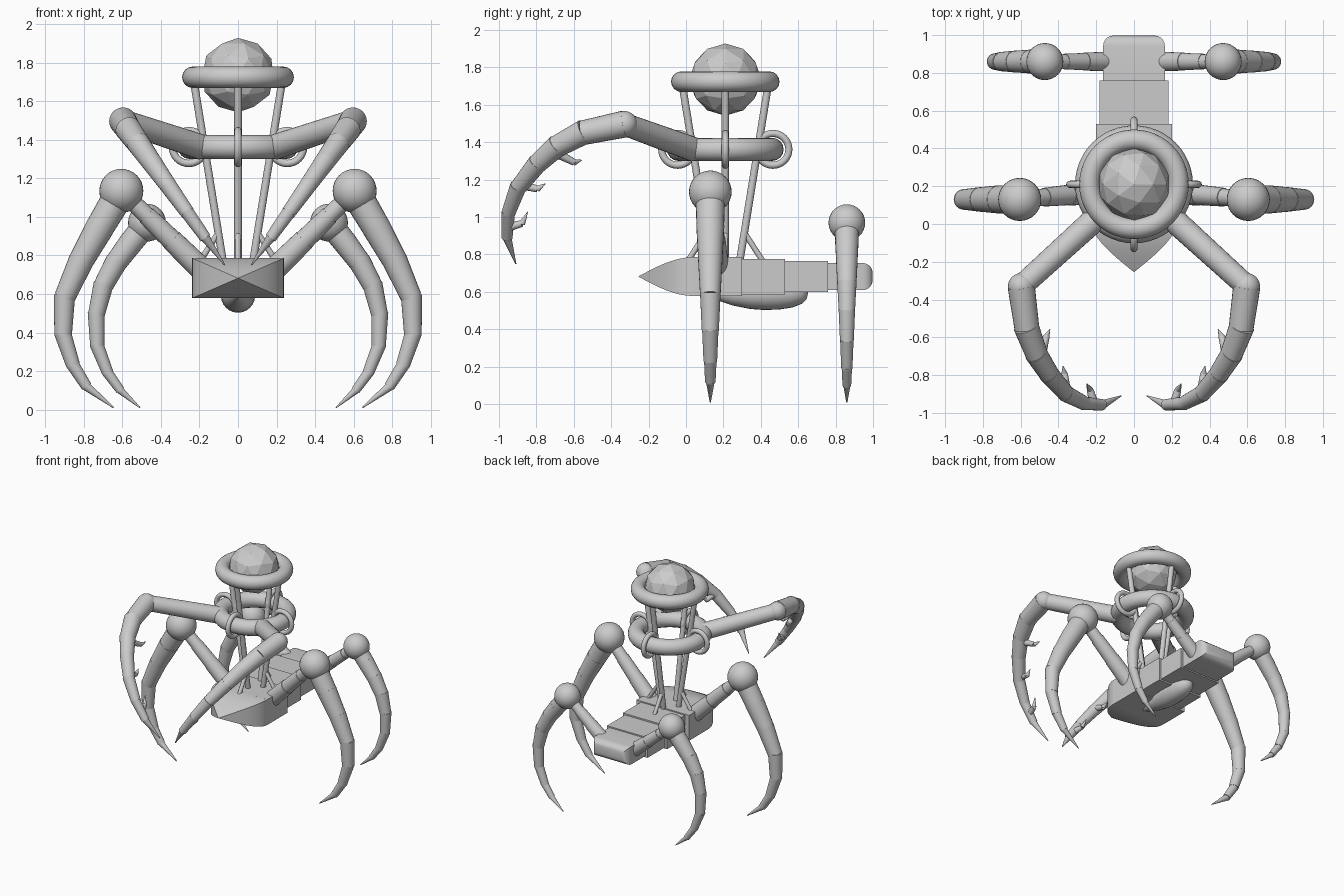
import bpy, bmesh, math
from mathutils import Vector, Matrix

cube = bpy.data.objects.get("Cube")
if cube:
    bpy.data.objects.remove(cube, do_unlink=True)

grey = bpy.data.materials.new("plain_grey")
grey.use_nodes = True
grey.diffuse_color = (0.6, 0.6, 0.6, 1)
grey.node_tree.nodes["Principled BSDF"].inputs["Base Color"].default_value = (0.6, 0.6, 0.6, 1)


def finish(name, bm, smooth=True):
    bmesh.ops.recalc_face_normals(bm, faces=bm.faces)
    mesh = bpy.data.meshes.new(name)
    bm.to_mesh(mesh)
    bm.free()
    mesh.materials.append(grey)
    if smooth:
        mesh.shade_smooth()
        mesh.set_sharp_from_angle(angle=math.radians(35))
    obj = bpy.data.objects.new(name, mesh)
    bpy.context.collection.objects.link(obj)
    return obj


def add_cone(bm, p, q, r1, r2, sides=24):
    p, q = Vector(p), Vector(q)
    d = q - p
    m = Matrix.Translation((p + q) / 2) @ d.to_track_quat("Z", "Y").to_matrix().to_4x4()
    bmesh.ops.create_cone(bm, cap_ends=True, segments=sides, radius1=r1,
                          radius2=r2, depth=d.length, matrix=m)


def add_ball(bm, centre, r):
    bmesh.ops.create_uvsphere(bm, u_segments=32, v_segments=16, radius=r,
                              matrix=Matrix.Translation(centre))


def add_chain(bm, points, radii, taper=0.9, sides=24):
    """Overlapping tapered segments with a small step at every joint."""
    for i in range(len(points) - 1):
        p, q = Vector(points[i]), Vector(points[i + 1])
        last = i == len(points) - 2
        start = p - (q - p).normalized() * 0.015 if i else p
        end = 0.003 if last else max(radii[i + 1] * 0.98, radii[i] * taper * 0.92)
        add_cone(bm, start, q, radii[i], end, sides)


def grid_faces(bm, rings):
    for a, b in zip(rings, rings[1:]):
        n = len(a)
        for i in range(n):
            j = (i + 1) % n
            bm.faces.new((a[i], a[j], b[j], b[i]))


def torus(name, centre, major, minor, axis="Z", spin=0, n=48, k=16):
    bm = bmesh.new()
    rings = []
    for i in range(n):
        a = 2 * math.pi * i / n
        ring = []
        for j in range(k):
            b = 2 * math.pi * j / k
            r = major + minor * math.cos(b)
            ring.append(bm.verts.new((r * math.cos(a), r * math.sin(a), minor * math.sin(b))))
        rings.append(ring)
    grid_faces(bm, rings + [rings[0]])
    m = Matrix.Translation(centre) @ Matrix.Rotation(spin, 4, "Z")
    if axis == "Y":
        m = m @ Matrix.Rotation(math.pi / 2, 4, "X")
    bm.transform(m)
    return finish(name, bm)


def both_sides(name, build):
    """Build a part on the left (+x) and its mirror image on the right."""
    for side, s in (("left", 1), ("right", -1)):
        bm = bmesh.new()
        build(bm)
        bm.transform(Matrix.Scale(s, 4, (1, 0, 0)))
        finish(side + "_" + name, bm)


# Head and rings
AXIS_Y = 0.21
bm = bmesh.new()
bmesh.ops.create_icosphere(bm, subdivisions=2, radius=0.193,
                           matrix=Matrix.Translation((0, AXIS_Y, 1.735)))
finish("head_orb", bm, smooth=False)
torus("head_ring", (0, AXIS_Y, 1.724), 0.235, 0.055)
torus("shoulder_ring", (0, AXIS_Y, 1.362), 0.25, 0.062)

# Struts with loops round the shoulder ring and short braces at the foot
for i, place in enumerate(("left", "back", "right", "front")):
    a = i * math.pi / 2
    out = Vector((math.cos(a), math.sin(a), 0))
    base = Vector((0, AXIS_Y, 0))
    torus(place + "_loop", base + out * 0.255 + Vector((0, 0, 1.362)),
          0.085, 0.019, "Y", a, 32, 12)
    bm = bmesh.new()
    add_cone(bm, base + out * 0.075 + Vector((0, 0, 0.75)),
             base + out * 0.235 + Vector((0, 0, 1.74)), 0.02, 0.02, 16)
    add_cone(bm, base + out * 0.21 + Vector((0, 0, 0.75)),
             base + out * 0.1 + Vector((0, 0, 0.92)), 0.015, 0.015, 12)
    finish(place + "_strut", bm)

# Body: curved pyramid nose
MID_Z = 0.682
bm = bmesh.new()
rings = []
steps = 12
for i in range(steps + 1):
    t = i / steps
    s = max(math.sin(t * math.pi / 2), 0.002)
    w, h, y = 0.238 * s, 0.104 * s, -0.255 + 0.3 * t
    rings.append([bm.verts.new((sx * w, y, MID_Z + sz * h))
                  for sx, sz in ((-1, -1), (1, -1), (1, 1), (-1, 1))])
grid_faces(bm, rings)
bm.faces.new(rings[0])
bm.faces.new(rings[-1])
finish("body_nose", bm)

# Body: stepped boxes toward the tail, the last one rounded off
sections = [("body_front", 0.04, 0.30, 0.238, 0.104), ("body_middle", 0.29, 0.53, 0.20, 0.095),
            ("body_rear", 0.52, 0.76, 0.183, 0.083), ("body_tail", 0.75, 0.998, 0.163, 0.073)]
for name, y0, y1, w, h in sections:
    bm = bmesh.new()
    m = Matrix.Translation((0, (y0 + y1) / 2, MID_Z)) @ Matrix.Diagonal((2 * w, y1 - y0, 2 * h, 1))
    bmesh.ops.create_cube(bm, size=1, matrix=m)
    if name == "body_tail":
        back = [e for e in bm.edges if all(v.co.y > y1 - 0.01 for v in e.verts)]
        bmesh.ops.bevel(bm, geom=back, offset=0.055, segments=5, profile=0.5, affect="EDGES")
    finish(name, bm)

# Teardrop belly pod
bm = bmesh.new()
rings = []
for y, r in ((0.08, 0.003), (0.16, 0.035), (0.25, 0.065), (0.34, 0.083), (0.42, 0.089),
             (0.50, 0.086), (0.57, 0.075), (0.62, 0.055), (0.645, 0.03), (0.652, 0.003)):
    rings.append([bm.verts.new((r * math.cos(k * math.pi / 12), y,
                                0.592 + r * math.sin(k * math.pi / 12))) for k in range(24)])
grid_faces(bm, rings)
bm.faces.new(rings[0])
bm.faces.new(rings[-1])
finish("belly_pod", bm)


# Walking legs: hip chain, knee ball, curved shin chain
def leg(hip, knee, knee_r, hip_r, path, radii):
    def build(bm):
        h, k = Vector(hip), Vector(knee)
        pts = [h.lerp(k, t) for t in (0, 0.4, 0.7, 1)]
        for i in range(3):
            r = hip_r * (1 - 0.13 * i)
            add_cone(bm, pts[i], pts[i + 1], r, r * 0.92)
        add_ball(bm, knee, knee_r)
        add_chain(bm, [knee] + [(x, knee[1], z) for x, z in path], radii)
    return build


both_sides("middle_leg", leg(
    (0.17, 0.17, 0.71), (0.605, 0.13, 1.135), 0.114, 0.062,
    [(0.72, 0.94), (0.815, 0.77), (0.90, 0.58), (0.907, 0.39), (0.855, 0.23),
     (0.785, 0.12), (0.645, 0.01)],
    [0.08, 0.075, 0.066, 0.055, 0.044, 0.034, 0.025]))
both_sides("rear_leg", leg(
    (0.12, 0.86, 0.68), (0.472, 0.86, 0.97), 0.098, 0.052,
    [(0.56, 0.86), (0.635, 0.76), (0.70, 0.64), (0.735, 0.49), (0.73, 0.33),
     (0.675, 0.19), (0.61, 0.1), (0.508, 0.01)],
    [0.066, 0.063, 0.058, 0.052, 0.044, 0.036, 0.028, 0.021]))


# Raised arms: upper arm, elbow and curling forearm
def arm(bm):
    elbow = (0.597, -0.33, 1.497)
    add_cone(bm, (0.19, 0.04, 1.362), elbow, 0.066, 0.06)
    add_ball(bm, elbow, 0.07)
    yz = ((-0.555, 1.45), (-0.695, 1.375), (-0.80, 1.28), (-0.90, 1.155),
          (-0.95, 1.02), (-0.957, 0.89), (-0.91, 0.75))
    path = [(0.6 - (1.497 - z) * 0.711, y, z) for y, z in yz]
    add_chain(bm, [elbow] + path, [0.072, 0.067, 0.06, 0.053, 0.045, 0.036, 0.026])


# Hooked spines inside the forearm
def spines(bm):
    for base, tip in (((0.485, -0.67, 1.33), (0.444, -0.555, 1.305)),
                      ((0.36, -0.87, 1.17), (0.376, -0.75, 1.18)),
                      ((0.215, -0.94, 0.95), (0.25, -0.845, 1.03))):
        b, t = Vector(base), Vector(tip)
        bend = (b + t) / 2 + Vector((0, 0.015, -0.025))
        add_cone(bm, b, bend, 0.024, 0.018, 12)
        add_cone(bm, bend, t, 0.018, 0.001, 12)


both_sides("arm", arm)
both_sides("arm_spines", spines)
